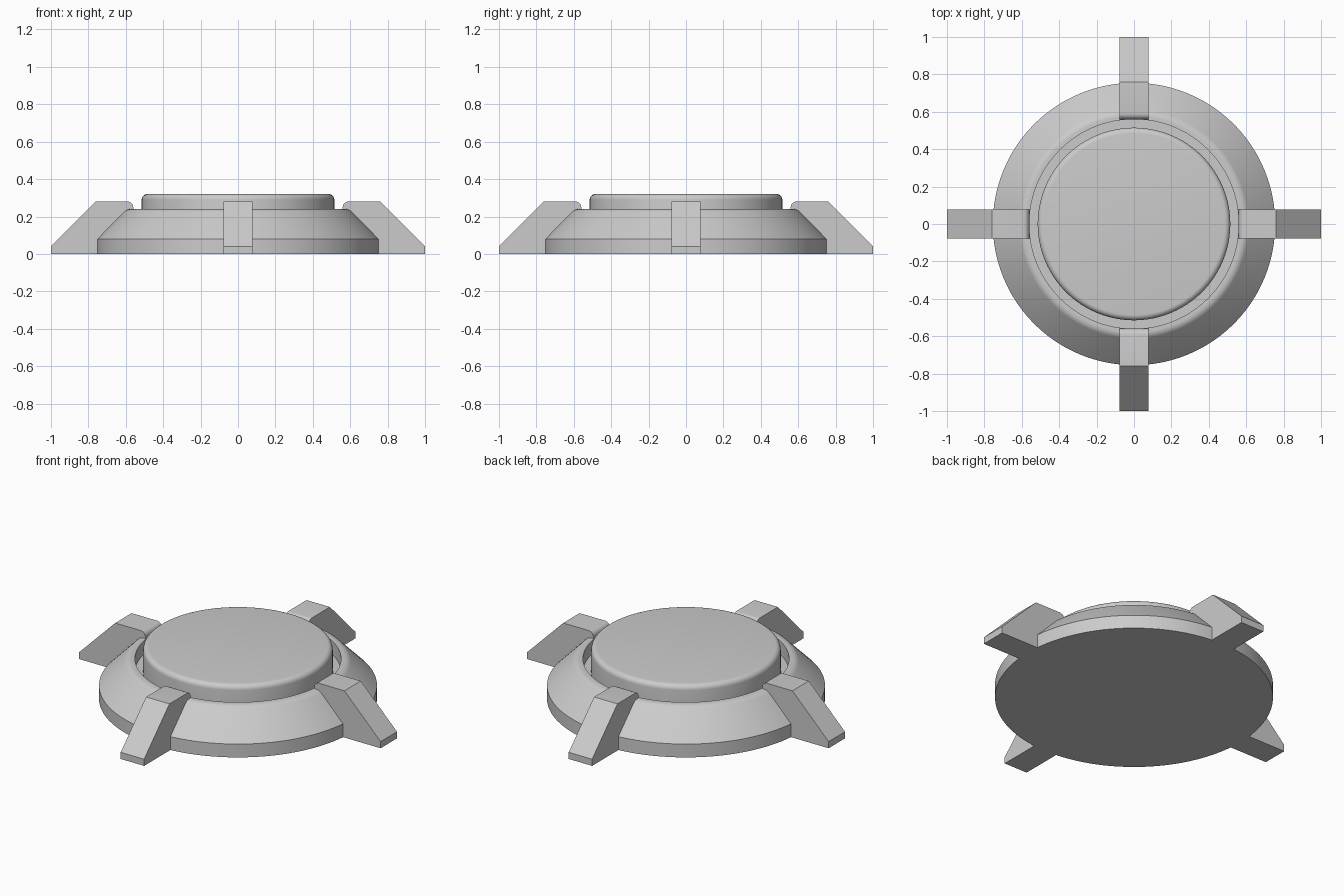
import bpy, bmesh, math

cube = bpy.data.objects.get("Cube")
if cube:
    bpy.data.objects.remove(cube, do_unlink=True)

grey = bpy.data.materials.new("plain grey")
grey.use_nodes = True
colour = (0.6, 0.6, 0.6, 1)
grey.diffuse_color = colour
grey.node_tree.nodes["Principled BSDF"].inputs["Base Color"].default_value = colour


def arc(cx, cz, radius, start, end, steps=5):
    """Points of a rounded corner, angles in degrees."""
    angles = [math.radians(start + (end - start) * i / steps) for i in range(steps + 1)]
    return [(cx + radius * math.cos(a), cz + radius * math.sin(a)) for a in angles]


def finish(name, bm):
    bmesh.ops.remove_doubles(bm, verts=bm.verts, dist=0.0001)
    bmesh.ops.recalc_face_normals(bm, faces=bm.faces)
    mesh = bpy.data.meshes.new(name)
    bm.to_mesh(mesh)
    bm.free()
    mesh.materials.append(grey)
    obj = bpy.data.objects.new(name, mesh)
    bpy.context.collection.objects.link(obj)
    bpy.ops.object.select_all(action='DESELECT')
    obj.select_set(True)
    bpy.context.view_layer.objects.active = obj
    bpy.ops.object.shade_smooth_by_angle(angle=math.radians(30))
    return obj


def lathe(name, profile, segments=96):
    """Spin an (r, z) profile around the vertical axis."""
    bm = bmesh.new()
    verts = [bm.verts.new((r, 0, z)) for r, z in profile]
    edges = [bm.edges.new(pair) for pair in zip(verts, verts[1:])]
    bmesh.ops.spin(bm, geom=verts + edges, cent=(0, 0, 0), axis=(0, 0, 1),
                   angle=math.tau, steps=segments, use_duplicate=False)
    return finish(name, bm)


def bracket(name, profile, width, turn):
    """Extrude an (x, z) profile to a width and turn it about the centre."""
    bm = bmesh.new()
    face = bm.faces.new([bm.verts.new((x, -width / 2, z)) for x, z in profile])
    side = bmesh.ops.extrude_face_region(bm, geom=[face])["geom"]
    bmesh.ops.translate(bm, vec=(0, width, 0),
                        verts=[v for v in side if isinstance(v, bmesh.types.BMVert)])
    obj = finish(name, bm)
    obj.rotation_euler.z = turn
    return obj


# Sloping base ring with a rounded shoulder and a recessed floor
floor = 0.16
lathe("base", [(0, 0), (0.755, 0), (0.755, 0.08)]
      + arc(0.577, 0.19, 0.05, 45, 90)
      + [(0.56, 0.24), (0.56, floor), (0, floor)])

# Raised central disc with a rounded rim
lathe("centre_disc", [(0, floor), (0.515, floor)]
      + arc(0.485, 0.29, 0.03, 0, 90, 6) + [(0, 0.32)])

# Four sloping brackets around the base
bracket_profile = ([(0.56, 0), (1, 0), (1, 0.04), (0.76, 0.28)]
                   + arc(0.59, 0.25, 0.03, 90, 180))
for i, side in enumerate(("left", "back", "right", "front")):
    bracket(side + "_bracket", bracket_profile, 0.155, i * math.pi / 2)
